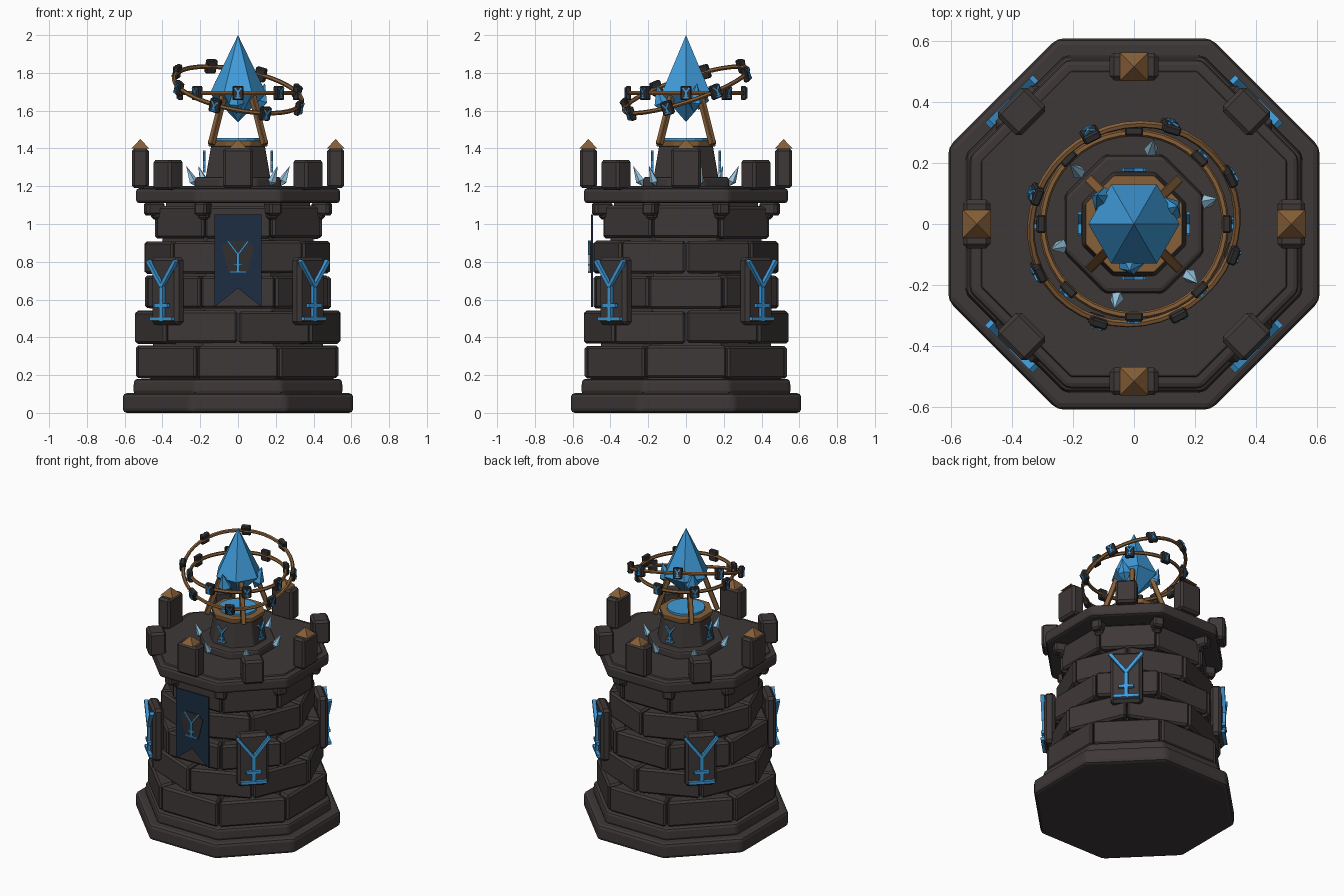
import bpy, bmesh, math, random
from math import radians, cos, sin, pi
from mathutils import Matrix, Vector

random.seed(4)
cube = bpy.data.objects.get("Cube")
if cube:
    bpy.data.objects.remove(cube)


def material(name, rgb):
    m = bpy.data.materials.new(name)
    m.use_nodes = True
    m.diffuse_color = (*rgb, 1)
    m.node_tree.nodes["Principled BSDF"].inputs["Base Color"].default_value = (*rgb, 1)
    return m


STONE = material("dark stone", (0.048, 0.040, 0.038))
DARK = material("charcoal stone", (0.032, 0.028, 0.028))
BRONZE = material("bronze", (0.24, 0.115, 0.04))
BLUE = material("glowing blue", (0.05, 0.33, 0.70))
PALE = material("pale crystal", (0.33, 0.60, 0.80))
NAVY = material("navy cloth", (0.012, 0.026, 0.055))


def finish(name, bm, mat, bevel=0, segments=1):
    bmesh.ops.recalc_face_normals(bm, faces=bm.faces)
    mesh = bpy.data.meshes.new(name)
    bm.to_mesh(mesh)
    bm.free()
    ob = bpy.data.objects.new(name, mesh)
    bpy.context.collection.objects.link(ob)
    mesh.materials.append(mat)
    if bevel:
        mod = ob.modifiers.new("Bevel", "BEVEL")
        mod.width, mod.segments, mod.limit_method = bevel, segments, "ANGLE"
    return ob


def around(angle, r, z):
    """Frame on the tower: local x outward, y along the wall, z up."""
    return Matrix.Rotation(angle, 4, "Z") @ Matrix.Translation((r, 0, z))


def box(bm, frame, size):
    bmesh.ops.create_cube(bm, size=1, matrix=frame @ Matrix.Diagonal((*size, 1)))


def bar(bm, frame, p, q, thick, depth):
    p, q = Vector(p), Vector(q)
    d = q - p
    turn = d.to_track_quat("Z", "X").to_matrix().to_4x4()
    box(bm, frame @ Matrix.Translation((p + q) / 2) @ turn, (depth, thick, d.length))


def prism(bm, bottom, top, z0, z1):
    lo = [bm.verts.new((x, y, z0)) for x, y in bottom]
    hi = [bm.verts.new((x, y, z1)) for x, y in top]
    bm.faces.new(lo)
    bm.faces.new(hi)
    n = len(lo)
    for i in range(n):
        bm.faces.new((lo[i], lo[(i + 1) % n], hi[(i + 1) % n], hi[i]))


def octagon(apothem):
    r = apothem / cos(pi / 8)
    return [(r * cos(pi / 8 + k * pi / 4), r * sin(pi / 8 + k * pi / 4)) for k in range(8)]


def slab(name, a0, a1, z0, z1, mat=STONE, bevel=0.0):
    bm = bmesh.new()
    prism(bm, octagon(a0), octagon(a1), z0, z1)
    return finish(name, bm, mat, bevel, 2)


def rune(bm, frame, h, thick, depth):
    strokes = [(0, -.5, 0, .12), (0, .08, .32, .5), (0, .08, -.32, .5),
               (-.26, -.46, .26, -.46), (-.15, -.24, .15, -.24)]
    for a, b, c, d in strokes:
        bar(bm, frame, (0, a * h, b * h), (0, c * h, d * h), thick, depth)


def crystal(bm, frame, r, down, up, sides=6):
    bmesh.ops.create_cone(bm, segments=sides, radius1=r, radius2=0, depth=up, cap_ends=False,
                          matrix=frame @ Matrix.Translation((0, 0, up / 2)))
    bmesh.ops.create_cone(bm, segments=sides, radius1=0, radius2=r, depth=down, cap_ends=False,
                          matrix=frame @ Matrix.Translation((0, 0, -down / 2)))
    bmesh.ops.remove_doubles(bm, verts=bm.verts, dist=0.0005)


AXES = [k * pi / 2 for k in range(4)]
DIAGONALS = [a + pi / 4 for a in AXES]

# Stepped foot, inner core and platform
slab("foot", 0.61, 0.61, 0, 0.105, bevel=0.022)
slab("foot_step", 0.555, 0.55, 0.10, 0.18, bevel=0.018)
slab("core", 0.47, 0.38, 0.15, 1.12)
slab("platform", 0.54, 0.54, 1.11, 1.19, bevel=0.018)
slab("platform_floor", 0.505, 0.50, 1.18, 1.20, bevel=0.006)

# Wall courses: eight blocks each, every second course turned half a block
for i, radius in enumerate((0.578, 0.545, 0.528, 0.495, 0.478)):
    z0 = 0.18 + i * 0.185
    bm = bmesh.new()
    for k in range(8):
        a = k * pi / 4 + (pi / 8 if i % 2 == 0 else 0)
        b = a + pi / 4
        ro = radius + random.uniform(-0.006, 0.006)
        gap, ri = 0.008, radius - 0.15
        ring = [(ro * cos(a + gap), ro * sin(a + gap)), (ro * cos(b - gap), ro * sin(b - gap)),
                (ri * cos(b - gap), ri * sin(b - gap)), (ri * cos(a + gap), ri * sin(a + gap))]
        jog = random.uniform(0, 0.006)
        prism(bm, ring, ring, z0 + jog, z0 + 0.172 + jog)
    finish(f"wall_course_{i + 1}", bm, STONE, 0.013)

# Corbels under the platform corners
bm = bmesh.new()
for k in range(8):
    a = pi / 8 + k * pi / 4
    box(bm, around(a, 0.48, 1.08), (0.10, 0.07, 0.07))
    box(bm, around(a, 0.45, 1.05), (0.08, 0.06, 0.05))
finish("corbels", bm, STONE, 0.012)

# Battlements with bronze caps on the axes
tall, low, caps = bmesh.new(), bmesh.new(), bmesh.new()
for a in AXES:
    box(tall, around(a, 0.517, 1.295), (0.09, 0.16, 0.21))
    bmesh.ops.create_cone(caps, segments=4, radius1=0.066, radius2=0, depth=0.05, cap_ends=True,
                          matrix=around(a, 0.517, 1.425) @ Matrix.Rotation(pi / 4, 4, "Z"))
for a in DIAGONALS:
    box(low, around(a, 0.523, 1.26), (0.11, 0.135, 0.16))
finish("tall_merlons", tall, STONE, 0.014)
finish("low_merlons", low, STONE, 0.014)
finish("merlon_caps", caps, BRONZE)

# Rune plaques on the diagonal walls
plaques, runes = bmesh.new(), bmesh.new()
for a in DIAGONALS:
    box(plaques, around(a, 0.525, 0.645), (0.07, 0.20, 0.36))
    rune(runes, around(a, 0.568, 0.645), 0.32, 0.026, 0.02)
finish("plaques", plaques, STONE, 0.018)
finish("plaque_runes", runes, BLUE)


# Front banner with a swallowtail and a crest
def plate(name, outline, y0, y1, mat):
    bm = bmesh.new()
    prism(bm, outline, outline, -y1, -y0)
    bm.transform(Matrix.Rotation(pi / 2, 4, "X"))
    return finish(name, bm, mat)


plate("banner", [(-.125, .56), (0, .66), (.125, .56), (.125, 1.05), (-.125, 1.05)], -0.503, -0.493, NAVY)
plate("crest", [(-.05, .74), (.05, .74), (.085, .88), (.05, .91), (-.05, .91), (-.085, .88)],
      -0.508, -0.502, DARK)
bm = bmesh.new()
rune(bm, around(-pi / 2, 0.511, 0.825), 0.17, 0.014, 0.01)
finish("banner_rune", bm, BLUE)

# Pedestal on the platform
slab("pedestal_step", 0.23, 0.225, 1.19, 1.25, bevel=0.014)
slab("pedestal", 0.172, 0.142, 1.24, 1.415, bevel=0.008)
slab("pedestal_rim", 0.155, 0.16, 1.41, 1.442, BRONZE, 0.005)
bm = bmesh.new()
bmesh.ops.create_cone(bm, segments=16, radius1=0.12, radius2=0.12, depth=0.02, cap_ends=True,
                      matrix=Matrix.Translation((0, 0, 1.446)))
finish("glowing_disc", bm, BLUE)
bm = bmesh.new()
for a in AXES:
    rune(bm, around(a, 0.178, 1.33), 0.11, 0.012, 0.012)
finish("pedestal_runes", bm, BLUE)

# Four leaning struts
bm = bmesh.new()
for a in DIAGONALS:
    bar(bm, around(a, 0, 0), (0.20, 0, 1.42), (0.10, 0, 1.70), 0.032, 0.032)
finish("struts", bm, BRONZE, 0.004)

# Large crystal and its side crystals
bm = bmesh.new()
crystal(bm, Matrix.Translation((0, 0, 1.69)) @ Matrix.Rotation(pi / 2, 4, "Z"), 0.15, 0.15, 0.31)
finish("main_crystal", bm, BLUE)
bm = bmesh.new()
for deg, z in ((142, 1.66), (22, 1.65), (265, 1.64)):
    crystal(bm, around(radians(deg), 0.125, z) @ Matrix.Rotation(0.3, 4, "Y"), 0.045, 0.06, 0.10, 5)
finish("side_crystals", bm, BLUE)

# Pale shards growing from the floor, leaning outward
bm = bmesh.new()
for k in range(6):
    lean = around(radians(17 + 60 * k), 0.235, 1.20) @ Matrix.Rotation(0.45, 4, "Y")
    crystal(bm, lean @ Matrix.Translation((0, 0, 0.03)), 0.024, 0.03, 0.09, 5)
finish("floor_shards", bm, PALE)


# Floating rings with rune stones
def ring(name, radius, frame, offset):
    bpy.ops.mesh.primitive_torus_add(major_radius=radius, minor_radius=0.012,
                                     major_segments=40, minor_segments=6)
    ob = bpy.context.object
    ob.name = name
    ob.data.transform(frame)
    ob.data.materials.append(BRONZE)
    stones, marks = bmesh.new(), bmesh.new()
    for k in range(8):
        spot = frame @ around(radians(offset + 45 * k), radius + 0.005, 0)
        box(stones, spot, (0.03, 0.06, 0.075))
        rune(marks, spot @ Matrix.Translation((0.017, 0, 0)), 0.055, 0.009, 0.008)
    finish(name + "_stones", stones, DARK, 0.006)
    finish(name + "_runes", marks, BLUE)


ring("level_ring", 0.30, Matrix.Translation((0, 0, 1.693)), 0)
tilt = Matrix.Rotation(radians(11), 4, "Y") @ Matrix.Rotation(radians(18), 4, "X")
ring("tilted_ring", 0.345, Matrix.Translation((0, 0, 1.71)) @ tilt, 28)
